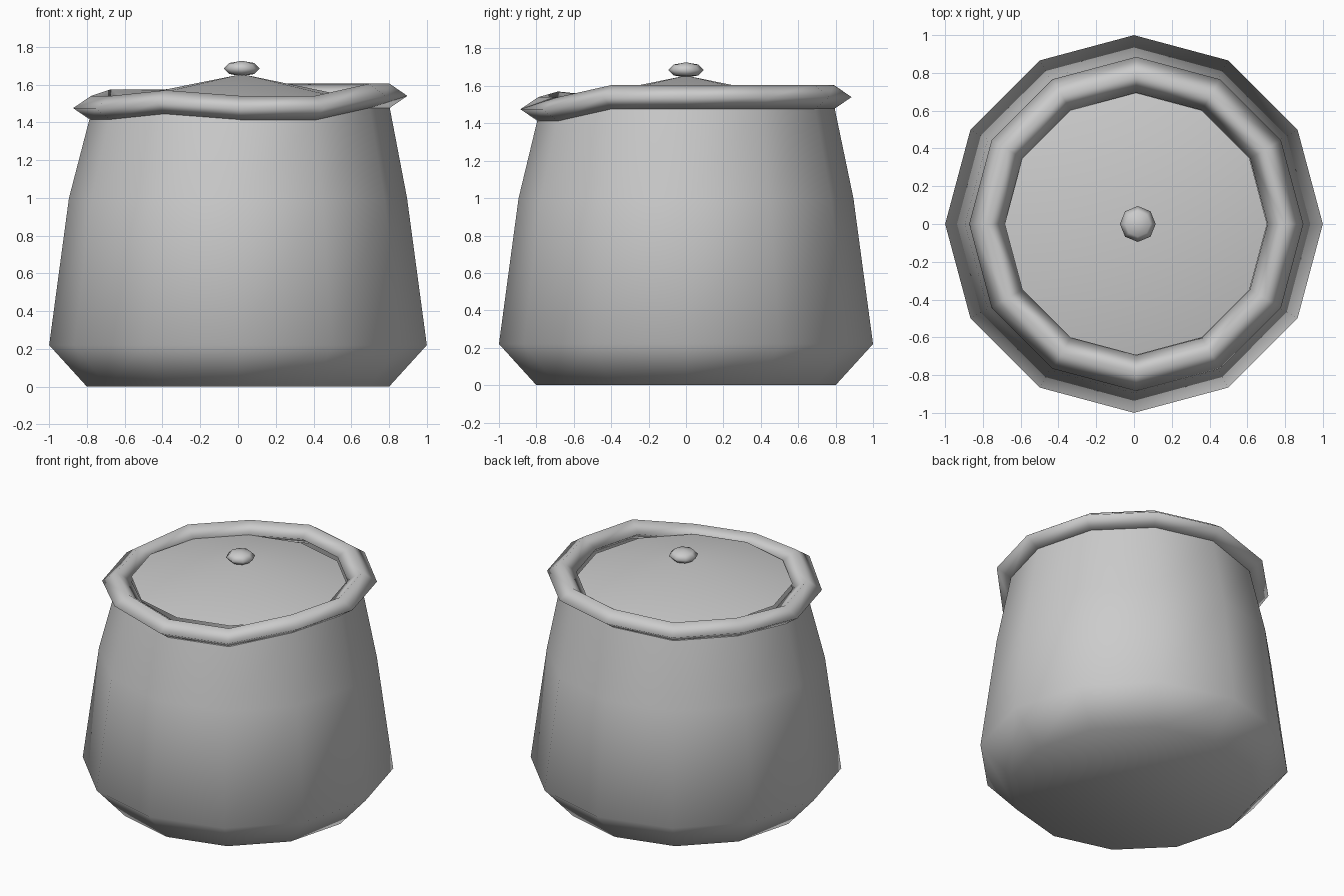
import bpy, bmesh, math

cube = bpy.data.objects.get("Cube")
if cube:
    bpy.data.objects.remove(cube, do_unlink=True)

SIDES = 12
# Uneven lift of the rim around the pot, one value per 30 degrees from +x
LIFT = [.065, .065, .065, .065, .035, .035, 0, 0, .03, 0, 0, .065]

grey = bpy.data.materials.new("plain grey")
grey.use_nodes = True
grey.diffuse_color = (.6, .6, .6, 1)
grey.node_tree.nodes["Principled BSDF"].inputs["Base Color"].default_value = (.6, .6, .6, 1)


def make_object(name, bm):
    bmesh.ops.recalc_face_normals(bm, faces=bm.faces)
    for f in bm.faces:
        f.smooth = True
    mesh = bpy.data.meshes.new(name)
    bm.to_mesh(mesh)
    bm.free()
    mesh.materials.append(grey)
    ob = bpy.data.objects.new(name, mesh)
    bpy.context.collection.objects.link(ob)
    return ob


def ring(bm, radius, z, lifted=False, shift=0):
    verts = []
    for i in range(SIDES):
        a = math.tau * i / SIDES
        lift = LIFT[i] if lifted else 0
        verts.append(bm.verts.new((shift + radius * math.cos(a), radius * math.sin(a), z + lift)))
    return verts


def bridge(bm, low, high):
    for i in range(SIDES):
        j = (i + 1) % SIDES
        bm.faces.new((low[i], low[j], high[j], high[i]))


# Pot body, with a chamfered foot and a top edge that follows the rim
bm = bmesh.new()
rings = [ring(bm, .8, 0), ring(bm, 1, .22), ring(bm, .895, 1),
         ring(bm, .795, 1.415, lifted=True, shift=.008)]
for low, high in zip(rings, rings[1:]):
    bridge(bm, low, high)
bm.faces.new(rings[0])
make_object("pot_body", bm)

# Warped rim with a diamond cross-section
bm = bmesh.new()
section = [(.79, 1.41), (.885, 1.475), (.79, 1.54), (.695, 1.475)]
rings = [ring(bm, r, z, lifted=True, shift=.012) for r, z in section]
for k in range(len(rings)):
    bridge(bm, rings[k], rings[(k + 1) % len(rings)])
make_object("rim", bm)

# Shallow conical lid
bm = bmesh.new()
edge = ring(bm, .695, 1.513, shift=.01)
apex = bm.verts.new((.02, 0, 1.655))
for i in range(SIDES):
    bm.faces.new((edge[i], edge[(i + 1) % SIDES], apex))
make_object("lid", bm)

# Flattened knob
bm = bmesh.new()
bmesh.ops.create_uvsphere(bm, u_segments=8, v_segments=4, radius=.095)
bmesh.ops.scale(bm, vec=(1, 1, .43), verts=bm.verts)
bmesh.ops.translate(bm, vec=(.02, 0, 1.685), verts=bm.verts)
make_object("lid_knob", bm)
